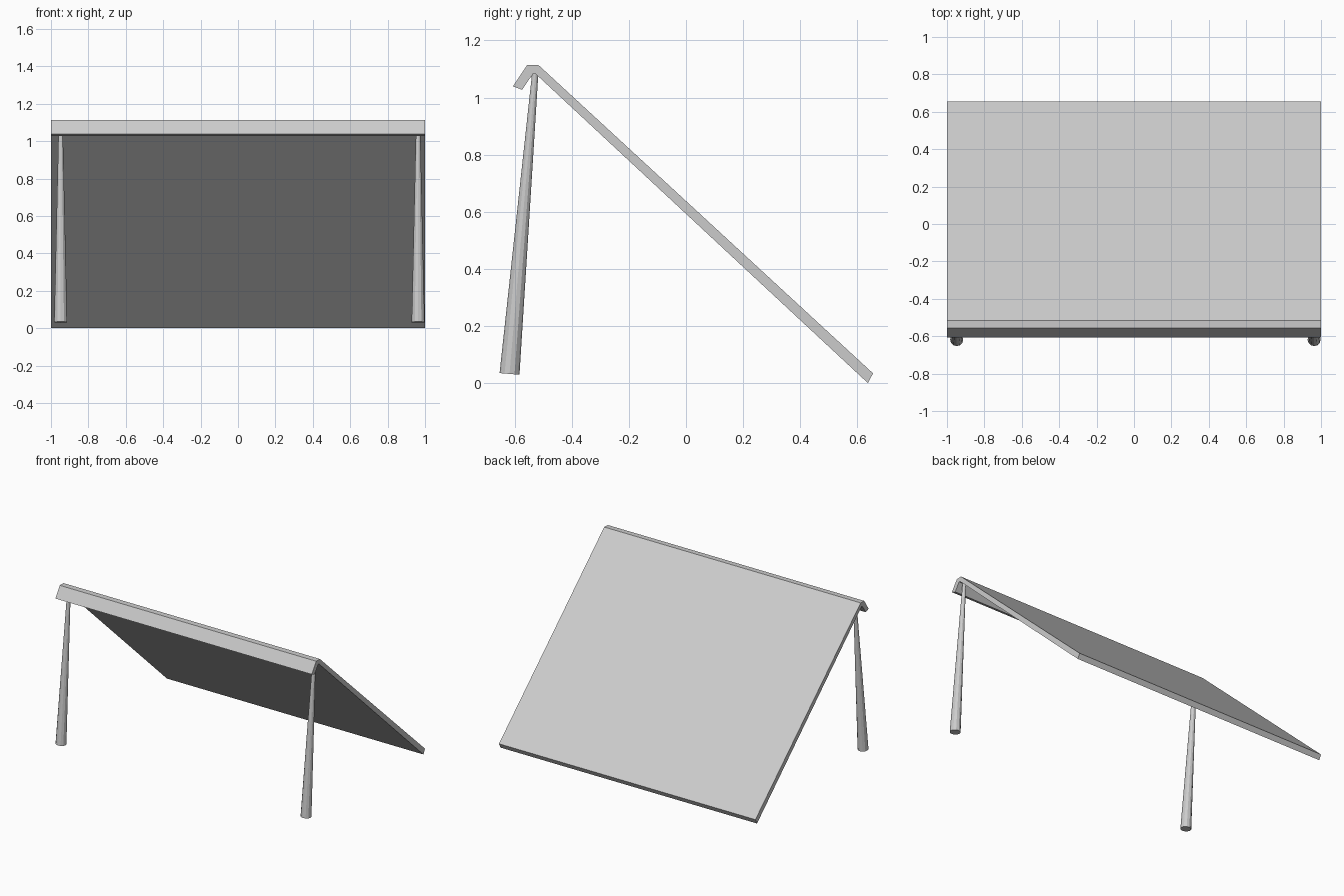
import bpy, bmesh
from mathutils import Vector

if "Cube" in bpy.data.objects:
    bpy.data.objects.remove(bpy.data.objects["Cube"])


def make_object(name, bm):
    bmesh.ops.recalc_face_normals(bm, faces=bm.faces)
    mesh = bpy.data.meshes.new(name)
    bm.to_mesh(mesh)
    bm.free()
    obj = bpy.data.objects.new(name, mesh)
    bpy.context.collection.objects.link(obj)
    return obj


# Sloped roof panel with folded front lip: (y, z) profile extruded along x
profile = [(0.655, 0.034), (-0.517, 1.114), (-0.557, 1.113), (-0.606, 1.039),
           (-0.574, 1.027), (-0.536, 1.083), (-0.527, 1.083), (0.637, 0.0)]
bm = bmesh.new()
face = bm.faces.new([bm.verts.new((-1, y, z)) for y, z in profile])
ext = bmesh.ops.extrude_face_region(bm, geom=[face])
moved = [v for v in ext["geom"] if isinstance(v, bmesh.types.BMVert)]
bmesh.ops.translate(bm, verts=moved, vec=(2, 0, 0))
make_object("lean_to_panel", bm)


# Tapered legs leaning back up to the ridge
def leg(name, x):
    bottom, top = Vector((x, -0.618, 0.032)), Vector((x, -0.528, 1.085))
    axis = top - bottom
    bm = bmesh.new()
    bmesh.ops.create_cone(bm, cap_ends=True, segments=12, radius1=0.035,
                          radius2=0.011, depth=axis.length)
    obj = make_object(name, bm)
    obj.location = (bottom + top) / 2
    obj.rotation_euler = axis.to_track_quat('Z', 'Y').to_euler()


leg("left_leg", -0.948)
leg("right_leg", 0.963)
